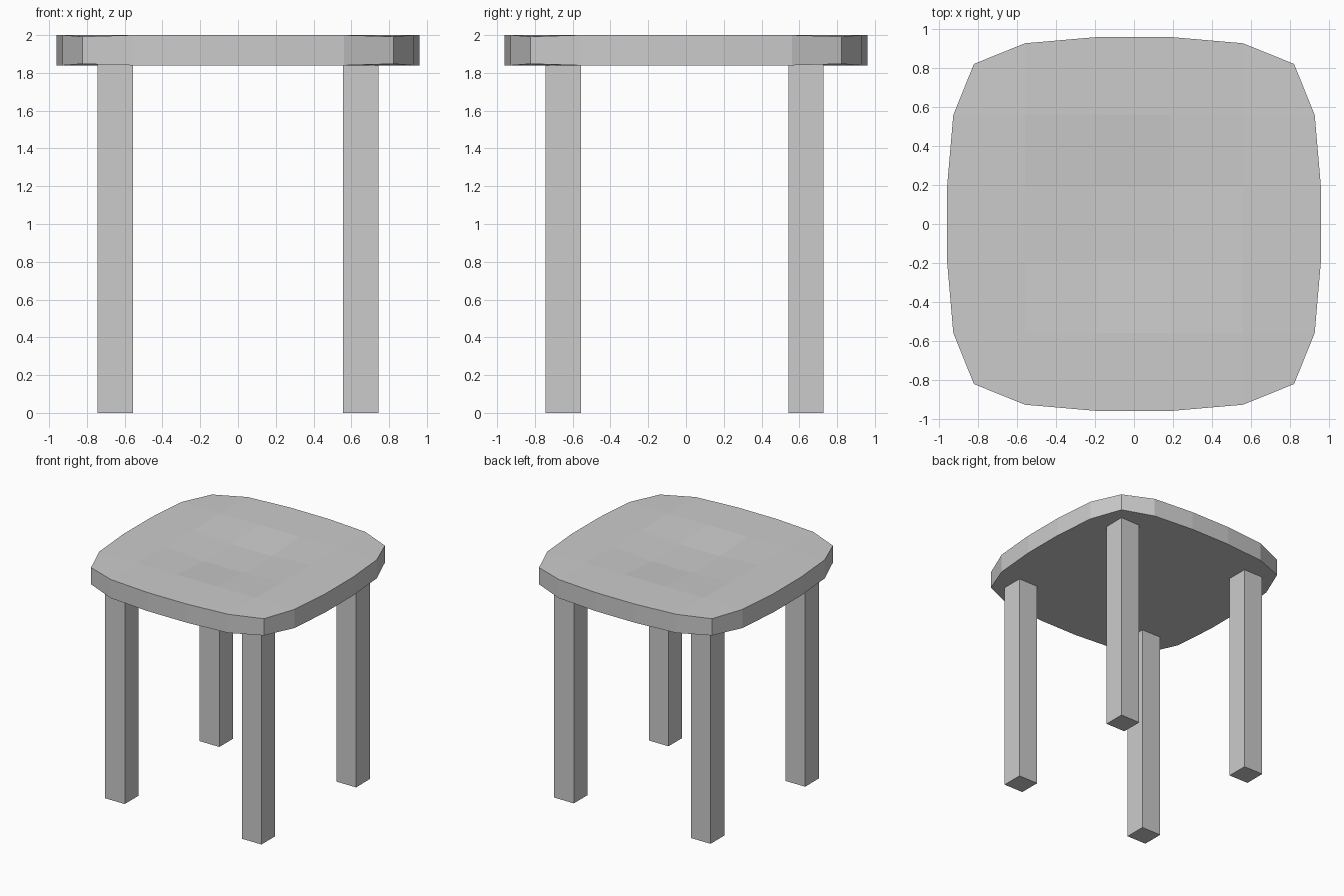
import bpy, bmesh

if "Cube" in bpy.data.objects:
    bpy.data.objects.remove(bpy.data.objects["Cube"])

TOP, BOTTOM = 2.0, 1.84
STEPS = (0.19, 0.56, 0.96)


def add_object(name, bm):
    bmesh.ops.recalc_face_normals(bm, faces=bm.faces)
    mesh = bpy.data.meshes.new(name)
    bm.to_mesh(mesh)
    bm.free()
    obj = bpy.data.objects.new(name, mesh)
    bpy.context.collection.objects.link(obj)
    return obj


# Seat: 5 x 5 grid with a rounded-square outline and a shallow dish
bm = bmesh.new()
bmesh.ops.create_grid(bm, x_segments=5, y_segments=5, size=2.5)
inset = {}
for v in bm.verts:
    ix, iy = int(abs(v.co.x)), int(abs(v.co.y))
    sx, sy = (1 if c > 0 else -1 for c in v.co[:2])
    x, y = STEPS[ix], STEPS[iy]
    dz = 0
    if ix == 2 and iy == 2:
        x = y = 0.822
        dz = 0.008
    elif ix == 2 and iy == 1:
        x = 0.928
    elif iy == 2 and ix == 1:
        y = 0.928
    dish = 0.025 if ix == 0 and iy == 0 else 0
    v.co = (sx * x, sy * y, TOP - dz - dish)
    inset[v] = dz

# Extrude the rim downwards and close the underside
rim = [e for e in bm.edges if e.is_boundary]
ext = bmesh.ops.extrude_edge_only(bm, edges=rim)["geom"]
for v in (g for g in ext if isinstance(g, bmesh.types.BMVert)):
    v.co.z = BOTTOM + (TOP - v.co.z)
bmesh.ops.contextual_create(bm, geom=[e for e in bm.edges if e.is_boundary])
add_object("seat", bm)

# Four square legs
for side, x in (("left", -0.65), ("right", 0.65)):
    for end, y in (("front", -0.65), ("back", 0.635)):
        bm = bmesh.new()
        bmesh.ops.create_cube(bm, size=1)
        for v in bm.verts:
            v.co = (x + v.co.x * 0.187, y + v.co.y * 0.187,
                    (v.co.z + 0.5) * 1.85)
        add_object(f"{end}_{side}_leg", bm)
